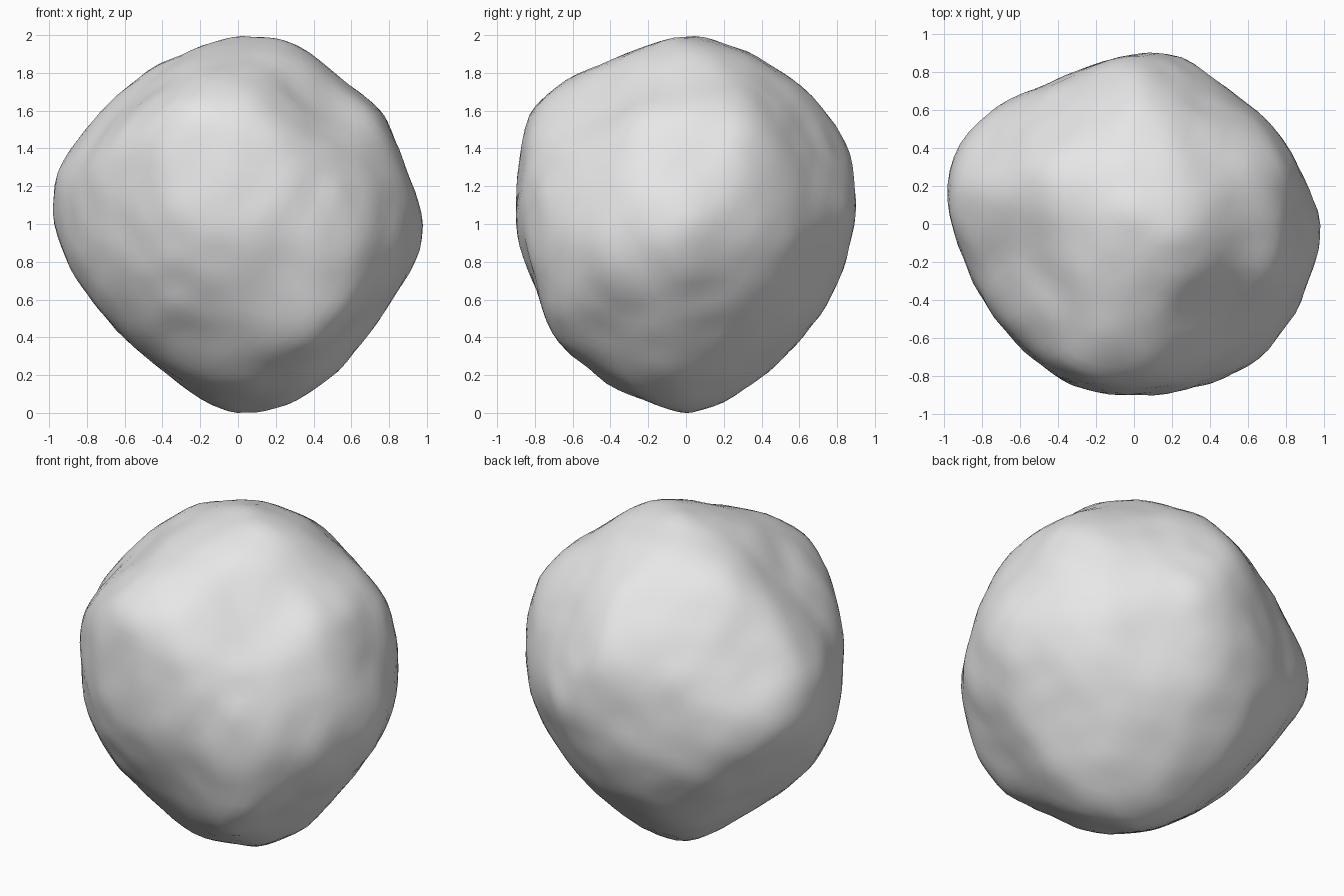
import bpy
import bmesh
from math import cos, sin, pi, radians, exp
from mathutils import Vector, noise

cube = bpy.data.objects.get("Cube")
if cube:
    bpy.data.objects.remove(cube, do_unlink=True)

X, Y, Z = Vector((1, 0, 0)), Vector((0, 1, 0)), Vector((0, 0, 1))


def tilted(side, depth, tilt):
    """Axes of a slanted section plane: side runs across it, depth tips it."""
    return side.normalized(), Z * cos(tilt) - depth.normalized() * sin(tilt)


# Reach of the boulder, in hundredths, at equal turns around six section planes
SECTIONS = [
    ((X, Z), [98, 94, 98, 99, 100, 95, 94, 99, 98, 91, 85, 94, 100, 98, 93, 94]),
    ((Y, Z), [90, 95, 98, 98, 100, 96, 101, 99, 90, 87, 92, 94, 100, 94, 86, 86]),
    ((X, Y), [98, 92, 88, 91, 90, 86, 95, 101, 98, 90, 90, 91, 90, 93, 98, 97]),
    (tilted(X + Y, X - Y, radians(30)),
     [88, 88, 93, 97, 97, 95, 90, 93, 88, 86, 85, 91, 97, 94, 86, 87]),
    (tilted(-X - Y, Y - X, radians(30)),
     [88, 97, 103, 99, 96, 93, 97, 95, 88, 82, 84, 89, 92, 86, 87, 87]),
    (tilted(Y - X, X + Y, radians(-25)),
     [96, 90, 91, 95, 97, 98, 96, 93, 96, 98, 99, 94, 91, 88, 84, 93]),
]

# Places the surface passes through, measured from the middle
FEATURES = [
    Vector((-0.30, -0.70, 0.68)),   # front shoulder
    Vector((-0.53, -0.13, 0.69)),   # hollow behind the shoulder
    Vector((0.43, -0.43, 0.63)),    # flat beside the shoulder
    Vector((0.50, -0.45, -0.65)),   # low front bulge
]


def targets():
    """Turn the sections into pairs of outward direction and reach."""
    for (across, up), reaches in SECTIONS:
        for i, reach in enumerate(reaches):
            a = 2 * pi * i / len(reaches)
            yield across * cos(a) + up * sin(a), reach / 100


def ball(subdivisions):
    bm = bmesh.new()
    bmesh.ops.create_icosphere(bm, subdivisions=subdivisions, radius=1)
    return bm


def blended_reach(direction):
    """Reach in any direction, weighted towards the nearest known ones."""
    weights = [exp(40 * (direction.dot(d) - 1)) for d, reach in goals]
    total = sum(w * reach for w, (d, reach) in zip(weights, goals))
    return total / sum(weights)


def carve(direction):
    """Distance to the nearest cutting plane along a direction."""
    return min(reach / direction.dot(n) for n, reach in planes
               if direction.dot(n) > 0.6)


def roughen(p):
    """Uneven stone surface: broad lumps with finer dents."""
    lumps = noise.noise(p * 2.6 + X * 4) * 0.01
    dents = noise.noise(p * 6 + Y * 9) * 0.012
    return p * (1 + lumps + dents)


def push(centre, move, spread):
    """Move the surface around a spot, fading with distance."""
    limit = (spread * 2.5) ** 2
    for p in points:
        d = (p - centre).length_squared
        if d < limit:
            p += move * exp(-d / (spread * spread))


# Cutting planes all around the stone
goals = list(targets())
guide = ball(4)
planes = [(v.co.normalized(), blended_reach(v.co.normalized()))
          for v in guide.verts]
guide.free()

# Boulder: a ball carved by the planes, softened and roughened
bm = ball(5)
for v in bm.verts:
    v.co *= carve(v.co.normalized())
for step in range(4):
    bmesh.ops.smooth_vert(bm, verts=bm.verts, factor=0.5,
                          use_axis_x=True, use_axis_y=True, use_axis_z=True)
points = [roughen(v.co) for v in bm.verts]

# Sculpt: settle the features, then the outermost spots
for step in range(10):
    for spot in FEATURES:
        centre = min(points, key=lambda p: p.angle(spot)).copy()
        push(centre, (spot - centre) * 0.5, 0.3)
    for direction, reach in goals:
        centre = max(points, key=direction.dot).copy()
        push(centre, direction * (reach - direction.dot(centre)) * 0.5, 0.32)

# Rest it on the ground
lowest = min(p.z for p in points)
for v, p in zip(bm.verts, points):
    v.co = p - Z * lowest
bmesh.ops.recalc_face_normals(bm, faces=bm.faces)

mesh = bpy.data.meshes.new("boulder")
bm.to_mesh(mesh)
bm.free()
boulder = bpy.data.objects.new("boulder", mesh)
bpy.context.collection.objects.link(boulder)
mesh.shade_smooth()

# Pale grey stone
stone = bpy.data.materials.new("pale grey stone")
stone.use_nodes = True
colour = (0.8, 0.8, 0.8, 1)
stone.diffuse_color = colour
shader = stone.node_tree.nodes["Principled BSDF"]
shader.inputs["Base Color"].default_value = colour
shader.inputs["Roughness"].default_value = 0.9
mesh.materials.append(stone)
